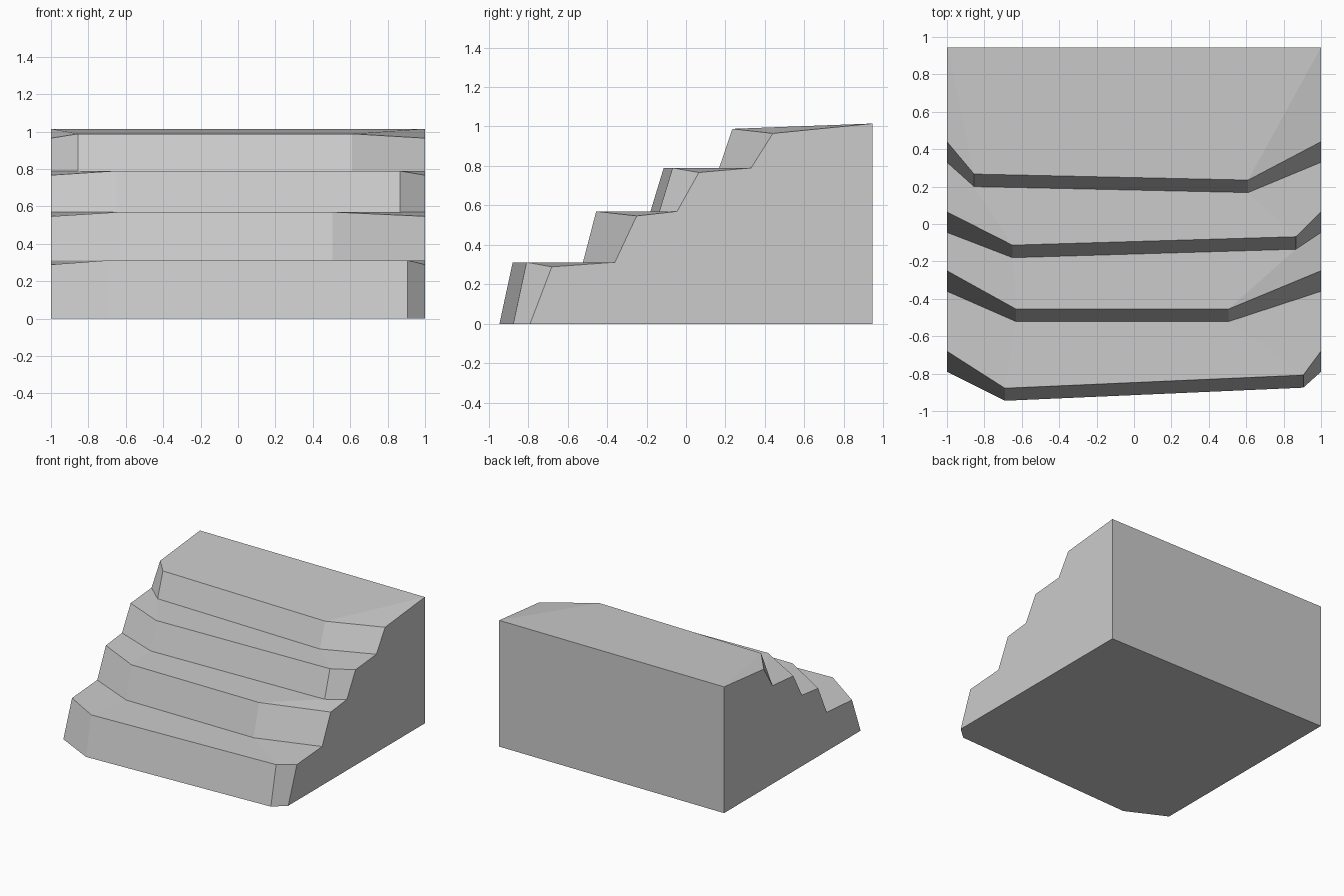
import bpy
import bmesh

cube = bpy.data.objects.get("Cube")
if cube:
    bpy.data.objects.remove(cube, do_unlink=True)

stone = bpy.data.materials.new("stone_grey")
stone.use_nodes = True
grey = (0.6, 0.6, 0.6, 1)
stone.diffuse_color = grey
stone.node_tree.nodes["Principled BSDF"].inputs["Base Color"].default_value = grey

HALF, BACK, PEAK = 1.0, 0.945, 1.015
SIDE_LEAN, FRONT_LEAN, SIDE_DROP = 0.11, 0.067, 0.023

# Each step: foot height, top height, side y, then the two front corners (x, y)
STEPS = [
    (0.00, 0.312, -0.79, (-0.69, -0.945), (0.905, -0.875)),
    (0.312, 0.57, -0.36, (-0.63, -0.522), (0.505, -0.522)),
    (0.57, 0.79, -0.045, (-0.65, -0.18), (0.865, -0.135)),
    (0.79, 0.988, 0.33, (-0.855, 0.20), (0.61, 0.168)),
]

bm = bmesh.new()


def row(side_y, corners, z, side_z):
    """One edge line running across the steps."""
    points = [(-HALF, side_y, side_z)]
    points += [(x, y, z) for x, y in corners]
    points.append((HALF, side_y, side_z))
    return [bm.verts.new(p) for p in points]


# Foot and lip line of every leaning riser
rows = []
for foot, top, side_y, *corners in STEPS:
    rows.append(row(side_y, corners, foot, foot))
    lip = [(x, y + FRONT_LEAN) for x, y in corners]
    rows.append(row(side_y + SIDE_LEAN, lip, top, top - SIDE_DROP))

# Risers and treads
for low, high in zip(rows, rows[1:]):
    for i in range(len(low) - 1):
        bm.faces.new((low[i], low[i + 1], high[i + 1], high[i]))

# Back wall corners and the sloping top slab
top_l, top_r, base_r, base_l = [
    bm.verts.new((x, BACK, z))
    for x, z in ((-HALF, PEAK), (HALF, PEAK), (HALF, 0), (-HALF, 0))
]
a, b, c, d = rows[-1]
bm.faces.new((a, b, top_l))
bm.faces.new((b, c, top_r, top_l))
bm.faces.new((c, d, top_r))

# Back, underside and the two stepped side walls
bm.faces.new((top_l, top_r, base_r, base_l))
bm.faces.new(rows[0] + [base_r, base_l])
bm.faces.new([r[0] for r in rows] + [top_l, base_l])
bm.faces.new([r[-1] for r in rows] + [top_r, base_r])
bmesh.ops.recalc_face_normals(bm, faces=bm.faces)

mesh = bpy.data.meshes.new("rock_steps")
bm.to_mesh(mesh)
bm.free()
mesh.materials.append(stone)
steps = bpy.data.objects.new("rock_steps", mesh)
bpy.context.collection.objects.link(steps)
